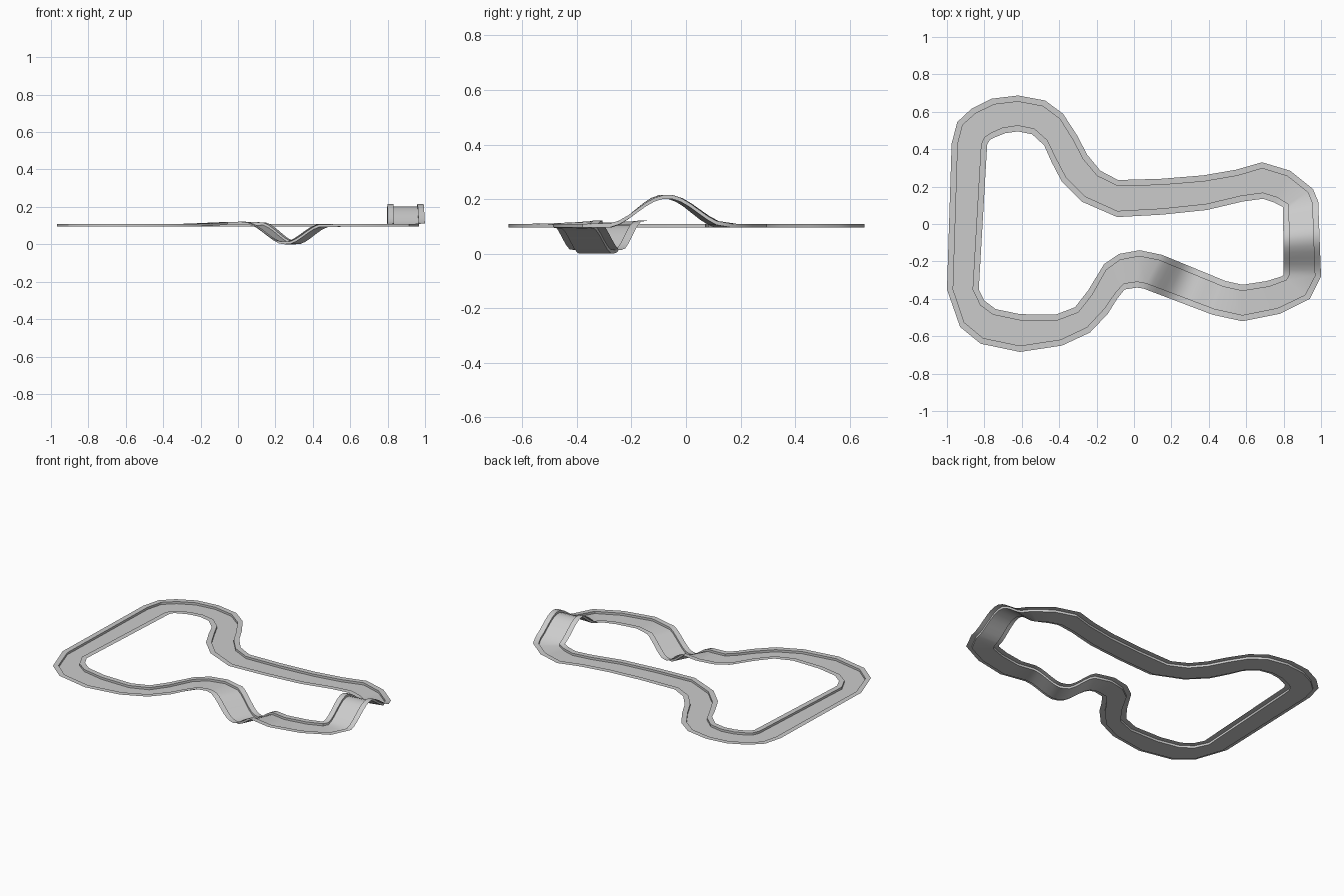
import bpy, bmesh, math
from mathutils import Vector

if "Cube" in bpy.data.objects:
    bpy.data.objects.remove(bpy.data.objects["Cube"])

# Cross-sections of the circuit: outer x, outer y, inner x, inner y
SECTIONS = [
    (-1.0, -.35, -.83, -.35), (-.975, .43, -.785, .425), (-.945, .545, -.77, .45),
    (-.87, .615, -.74, .465), (-.76, .67, -.69, .485), (-.62, .687, -.62, .495),
    (-.475, .66, -.545, .48), (-.38, .59, -.48, .42), (-.305, .475, -.44, .33),
    (-.25, .37, -.385, .225), (-.18, .285, -.28, .12), (-.085, .235, -.09, .037),
    (.15, .242, .15, .05), (.37, .26, .39, .075), (.545, .29, .58, .12),
    (.685, .33, .69, .135), (.835, .285, .75, .115), (.957, .187, .797, .09),
    (.985, .12, .797, .075), (1.0, -.28, .80, -.27), (.94, -.40, .79, -.28),
    (.78, -.48, .71, -.305), (.58, -.52, .58, -.325), (.42, -.485, .49, -.305),
    (.05, -.345, .15, -.165), (.015, -.34, .03, -.14), (-.05, -.35, -.08, -.16),
    (-.09, -.40, -.16, -.215), (-.14, -.48, -.245, -.355), (-.235, -.58, -.315, -.445),
    (-.385, -.65, -.42, -.485), (-.61, -.684, -.61, -.482), (-.82, -.64, -.74, -.455),
    (-.93, -.55, -.80, -.41),
]
HUMP, DIP = 18, 23          # straights that carry the bridge and the hollow
ROAD_Z, KERB_W, KERB_H = 0.095, 0.033, 0.014


def bump(t):
    return 0.5 + 0.5 * math.cos(math.pi * t) if abs(t) < 1 else 0.0


def road_height(x, y):
    z = ROAD_Z
    if x > 0.8 and -0.32 < y < 0.2:
        z += 0.107 * bump((y + 0.075) / 0.215)
    if y < -0.1:
        z += 0.012 * bump((x - 0.02) / 0.3)
        z -= 0.098 * bump((x - 0.28) / 0.2)
    return max(z, 0.0)


# Expand the sections, subdividing the two straights that change height
rows = []
for i, s in enumerate(SECTIONS):
    nxt = SECTIONS[(i + 1) % len(SECTIONS)]
    steps = 12 if i in (HUMP, DIP) else 1
    for k in range(steps):
        p = [a + (b - a) * k / steps for a, b in zip(s, nxt)]
        z = road_height((p[0] + p[2]) / 2, (p[1] + p[3]) / 2)
        rows.append((Vector((p[0], p[1], z)), Vector((p[2], p[3], z))))


def sweep(name, profile):
    """Sweep (inset, from_inner, height) points around the circuit."""
    bm = bmesh.new()
    rings = []
    for outer, inner in rows:
        across = (inner - outer).normalized()
        ring = []
        for inset, from_inner, h in profile:
            p = inner - across * inset if from_inner else outer + across * inset
            ring.append(bm.verts.new(p + Vector((0, 0, h))))
        rings.append(ring)
    for a, b in zip(rings, rings[1:] + rings[:1]):
        for j in range(len(profile) - 1):
            bm.faces.new((a[j], a[j + 1], b[j + 1], b[j]))
    mesh = bpy.data.meshes.new(name)
    bm.to_mesh(mesh)
    bm.free()
    obj = bpy.data.objects.new(name, mesh)
    bpy.context.collection.objects.link(obj)
    bpy.context.view_layer.objects.active = obj
    bpy.ops.object.select_all(action='DESELECT')
    obj.select_set(True)
    bpy.ops.object.shade_smooth_by_angle(angle=math.radians(30))
    return obj


# Road surface, with a raised kerb stepping up along each edge
sweep("road_surface", [(KERB_W, False, 0), (KERB_W, True, 0)])
sweep("outer_kerb", [(0, False, KERB_H), (KERB_W, False, KERB_H), (KERB_W, False, 0)])
sweep("inner_kerb", [(KERB_W, True, 0), (KERB_W, True, KERB_H), (0, True, KERB_H)])
